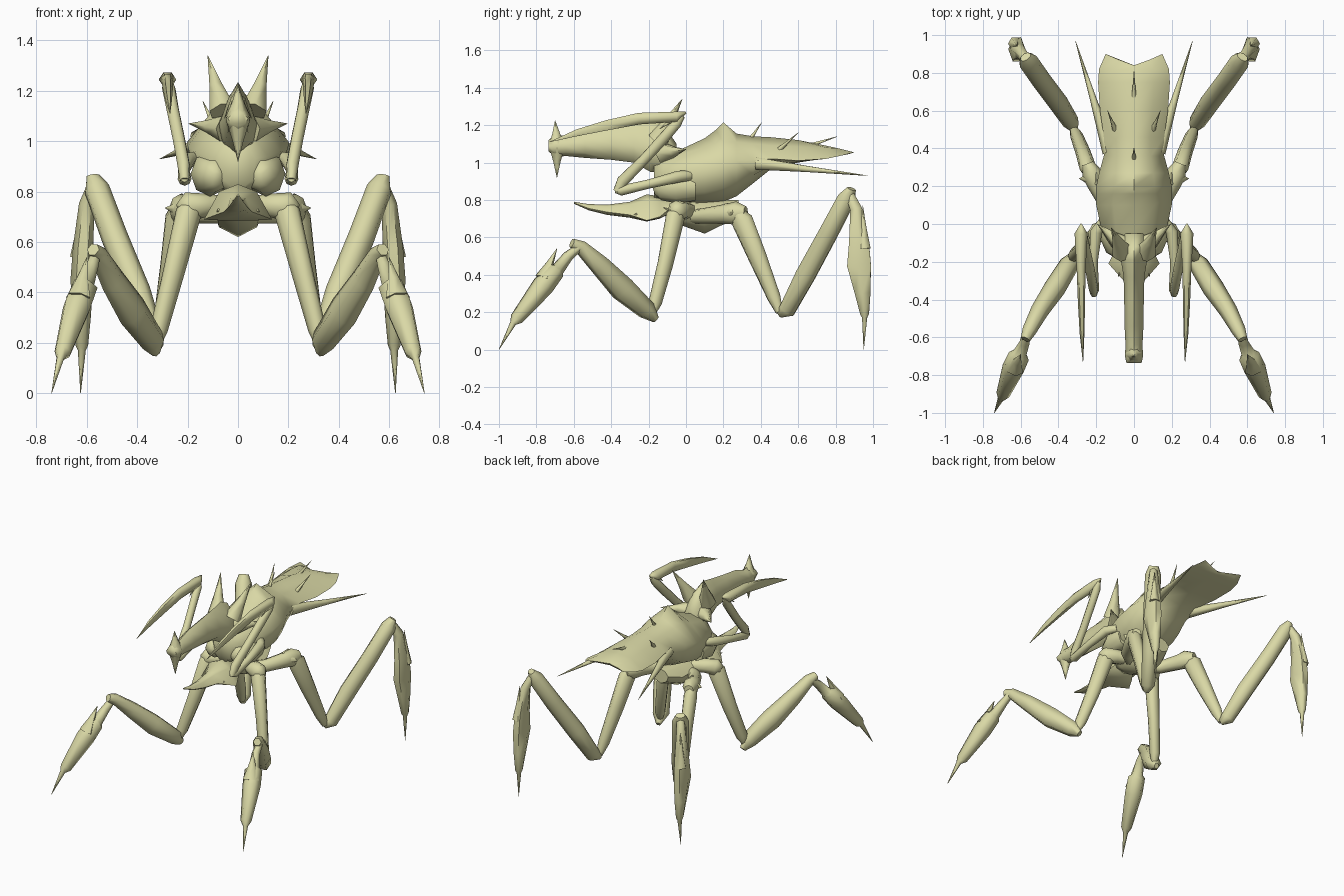
import bpy, bmesh, math
from mathutils import Vector

shell = bpy.data.materials.new("pale_olive_shell")
shell.diffuse_color = (0.70, 0.69, 0.38, 1)


def finish(name, bm, mirror=False, angle=65):
    bmesh.ops.recalc_face_normals(bm, faces=bm.faces)
    me = bpy.data.meshes.new(name)
    bm.to_mesh(me)
    bm.free()
    me.materials.append(shell)
    ob = bpy.data.objects.new(name, me)
    bpy.context.collection.objects.link(ob)
    bpy.ops.object.select_all(action='DESELECT')
    ob.select_set(True)
    bpy.context.view_layer.objects.active = ob
    bpy.ops.object.shade_smooth_by_angle(angle=math.radians(angle))
    if mirror:
        ob.modifiers.new("mirror", 'MIRROR').use_mirror_merge = False
    return ob


def skin(bm, rings):
    """Bridge equal-length rings of points and cap both ends."""
    vs = [[bm.verts.new(p) for p in r] for r in rings]
    n = len(vs[0])
    for a, b in zip(vs, vs[1:]):
        for i in range(n):
            j = (i + 1) % n
            bm.faces.new((a[i], a[j], b[j], b[i]))
    bm.faces.new(vs[0])
    bm.faces.new(vs[-1][::-1])


def limb(name, path, sides=8, mirror=True, up=(0, 0, 1), grow=1.05):
    """Tapered limb; path holds (x, y, z, sideways radius, in-plane radius)."""
    pts = [Vector(p[:3]) for p in path]
    side = (pts[-1] - pts[0]).cross(Vector(up)).normalized()
    rings = []
    for i, p in enumerate(path):
        d = (pts[min(i + 1, len(pts) - 1)] - pts[max(i - 1, 0)]).normalized()
        s = (side - d * side.dot(d)).normalized()
        t = d.cross(s)
        rings.append([pts[i] + s * (grow * p[3] * math.cos(k * math.tau / sides))
                      + t * (grow * p[4] * math.sin(k * math.tau / sides))
                      for k in range(sides)])
    bm = bmesh.new()
    skin(bm, rings)
    return finish(name, bm, mirror)


def spike(name, base, tip, r, mirror=True, flat=1.0, sides=6, up=(0, 0, 1)):
    b, t = Vector(base), Vector(tip)
    m = b.lerp(t, 0.45)
    return limb(name, [(*b, r, r * flat), (*m, r * .5, r * .5 * flat), (*t, .001, .001)],
                sides, mirror, up)


def hull(name, sections, low=.75, notch=0.0):
    """Symmetric loft; sections hold (y, half width, top, shoulder, edge, bottom)."""
    rings = []
    for k, (y, w, zt, zs, ze, zb) in enumerate(sections):
        yc = y - (notch if k == len(sections) - 1 else 0)
        zl = ze + (zb - ze) * .65
        right = [(.55 * w, (y + yc) / 2, zs), (w, y, ze), (low * w, (y + yc) / 2, zl)]
        rings.append([(0, yc, zt)] + right + [(0, yc, zb)]
                     + [(-x, a, z) for x, a, z in reversed(right)])
    bm = bmesh.new()
    skin(bm, rings)
    return finish(name, bm)


# Abdomen with humped back and thin notched tail shield
hull("body", [
    (-.17, .07, 1.00, .98, .93, .80), (-.12, .12, 1.03, 1.01, .94, .78),
    (-.04, .17, 1.065, 1.04, .96, .775), (.10, .20, 1.13, 1.08, .98, .77),
    (.16, .20, 1.175, 1.10, .99, .78), (.20, .20, 1.215, 1.11, 1.00, .79),
    (.27, .185, 1.155, 1.11, 1.01, .82),
    (.36, .16, 1.14, 1.10, 1.01, .89), (.46, .16, 1.135, 1.09, 1.02, .97),
    (.60, .18, 1.12, 1.085, 1.01, 1.00), (.75, .19, 1.09, 1.08, 1.02, 1.025),
    (.82, .185, 1.07, 1.075, 1.035, 1.035), (.90, .15, 1.05, 1.055, 1.055, 1.04),
], .8, .06)

# Back thorns and long tail spines
spike("front_back_thorn", (0, .34, 1.12), (0, .405, 1.215), .014, False)
spike("rear_back_thorn", (0, .66, 1.09), (0, .81, 1.14), .014, False)
spike("side_back_thorn", (.10, .50, 1.07), (.14, .60, 1.16), .014)
spike("tail_spine", (.13, .38, .995), (.31, .97, .93), .036)

# Head with long snout and hammer-shaped front crest
hull("head", [
    (-.735, .04, 1.12, 1.11, 1.09, 1.06), (-.70, .048, 1.15, 1.13, 1.09, 1.03),
    (-.64, .045, 1.14, 1.125, 1.09, 1.035), (-.54, .05, 1.175, 1.15, 1.10, 1.025),
    (-.40, .052, 1.195, 1.17, 1.10, 1.015), (-.28, .055, 1.215, 1.17, 1.09, 1.0),
    (-.19, .07, 1.235, 1.17, 1.08, .95), (-.12, .08, 1.20, 1.15, 1.06, .95),
    (-.05, .06, 1.10, 1.07, 1.02, .95)])
spike("upper_snout_crest", (0, -.69, 1.10), (0, -.70, 1.225), .045, False, up=(0, 1, 0))
spike("lower_snout_crest", (0, -.69, 1.08), (0, -.69, .92), .045, False, up=(0, 1, 0))
spike("horn", (.06, -.15, 1.12), (.12, -.02, 1.34), .055)
spike("cheek_spike", (.05, -.12, 1.05), (.195, .0, 1.07), .055)

# Thorax front lumps and lower jaw
limb("throat_lobe", [(.085, -.17, .85, .02, .03), (.09, -.14, .86, .055, .06),
                     (.11, -.05, .87, .075, .085), (.11, .05, .87, .06, .07)])
hull("lower_jaw", [
    (-.60, .004, .79, .788, .785, .78), (-.52, .025, .778, .77, .755, .745),
    (-.42, .04, .775, .765, .735, .72), (-.30, .055, .79, .775, .72, .705),
    (-.21, .135, .83, .80, .69, .685), (-.14, .10, .82, .79, .71, .70),
    (-.08, .06, .79, .78, .76, .73)])
spike("jaw_barb", (.05, -.20, .74), (.085, -.28, .72), .03)

# Underside plate
hull("breast_plate", [
    (-.12, .07, .80, .79, .76, .72), (-.04, .11, .80, .79, .74, .67),
    (.10, .10, .80, .78, .73, .62), (.18, .10, .80, .78, .73, .66),
    (.28, .06, .80, .79, .76, .70)])

# Raised grasping arms
limb("arm_upper", [(.16, .02, .93, .022, .026), (.20, -.04, .925, .03, .03),
                   (.215, -.20, .885, .022, .023), (.212, -.35, .85, .026, .026),
                   (.212, -.38, .85, .012, .012)])
limb("arm_middle", [(.212, -.37, .845, .018, .02), (.215, -.34, .90, .024, .03),
                    (.235, -.23, 1.01, .024, .026), (.26, -.12, 1.13, .024, .028),
                    (.275, -.05, 1.21, .026, .026), (.28, -.02, 1.25, .012, .015)])
limb("arm_blade", [(.28, .0, 1.268, .004, .006), (.28, -.05, 1.245, .033, .03),
                   (.28, -.25, 1.235, .022, .034), (.278, -.42, 1.20, .018, .03),
                   (.275, -.58, 1.16, .012, .02), (.27, -.73, 1.11, .001, .001)], sides=6)
spike("arm_blade_barb", (.28, -.06, 1.24), (.275, -.14, 1.18), .02)

# Front legs
limb("front_hip", [(.05, .02, .74, .04, .04), (.13, -.02, .745, .05, .045),
                   (.20, -.05, .74, .05, .055), (.23, -.06, .725, .025, .03)])
limb("front_thigh", [(.185, -.04, .77, .02, .02), (.195, -.055, .72, .045, .053),
                     (.26, -.11, .46, .036, .044), (.315, -.165, .25, .032, .036),
                     (.325, -.18, .20, .02, .02)])
limb("front_shin", [(.325, -.16, .16, .015, .02), (.34, -.21, .21, .05, .05),
                    (.42, -.34, .325, .055, .068), (.50, -.46, .45, .046, .054),
                    (.555, -.565, .55, .036, .036), (.575, -.61, .57, .025, .025)], sides=6)
limb("front_foot", [(.565, -.56, .555, .02, .02), (.58, -.63, .50, .026, .028),
                    (.605, -.685, .43, .035, .035), (.61, -.70, .42, .054, .05),
                    (.64, -.765, .34, .056, .058),
                    (.695, -.905, .165, .034, .036), (.705, -.925, .14, .016, .016),
                    (.74, -1.0, .0, .001, .001)], sides=6)
spike("front_foot_spur", (.635, -.765, .38), (.60, -.69, .54), .05, flat=.8)

# Rear legs with pointed hip joints
limb("rear_hip", [(.06, .04, .71, .035, .035), (.14, .10, .715, .04, .04),
                  (.20, .21, .725, .045, .05), (.225, .27, .73, .05, .06),
                  (.245, .32, .73, .03, .035)])
spike("rear_hip_point", (.20, .24, .73), (.29, .24, .735), .06)
limb("rear_thigh", [(.235, .26, .76, .02, .02), (.245, .30, .69, .042, .058),
                    (.27, .38, .50, .038, .05), (.305, .47, .28, .032, .036),
                    (.32, .50, .20, .02, .02)])
limb("rear_shin", [(.315, .50, .19, .02, .02), (.335, .54, .21, .043, .045),
                   (.40, .64, .40, .05, .055), (.49, .76, .62, .05, .052),
                   (.56, .86, .81, .05, .047), (.575, .885, .86, .03, .02)])
limb("rear_foot", [(.57, .875, .83, .025, .025), (.60, .91, .75, .03, .035),
                   (.615, .925, .58, .038, .058), (.62, .925, .45, .043, .07),
                   (.62, .945, .30, .034, .046), (.62, .955, .19, .024, .026),
                   (.62, .955, .17, .015, .015),
                   (.625, .95, .0, .001, .001)], sides=6, up=(0, 1, .2))
spike("rear_foot_spur", (.63, .955, .54), (.62, .945, .77), .035, up=(0, 1, 0))
